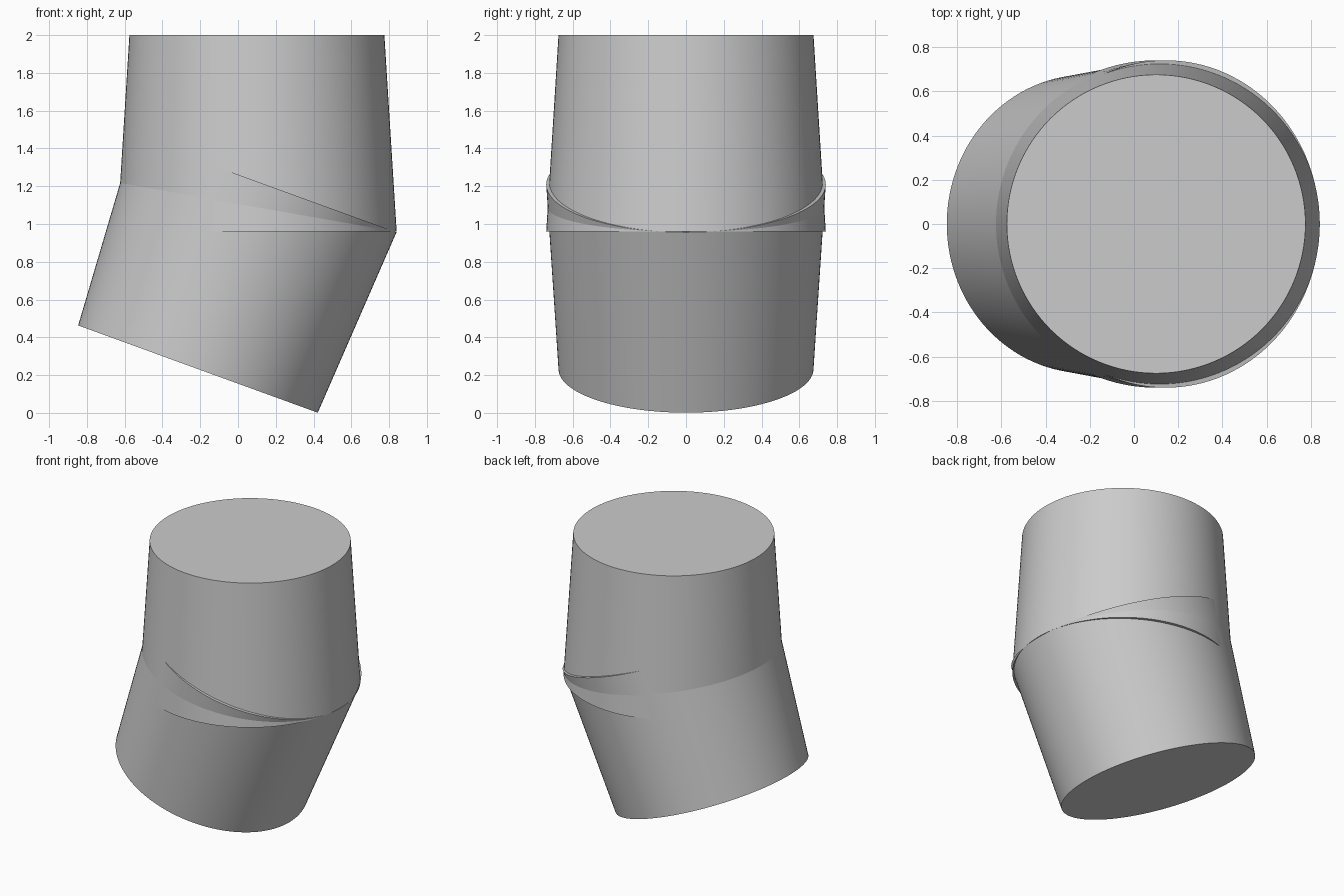
import bpy
import math
from mathutils import Vector

cube = bpy.data.objects.get("Cube")
if cube:
    bpy.data.objects.remove(cube, do_unlink=True)

# Single plain grey for the whole pipe bend
grey = bpy.data.materials.new("plain_grey")
grey.use_nodes = True
colour = (0.6, 0.6, 0.6, 1.0)
grey.diffuse_color = colour
grey.node_tree.nodes["Principled BSDF"].inputs["Base Color"].default_value = colour

LENGTH, END_RADIUS, JOINT_RADIUS = 1.04, 0.675, 0.74


def segment(name, end, tilt, r_start, r_finish):
    """Capped cone rising from its base centre, leaning towards +x."""
    axis = Vector((math.sin(tilt), 0, math.cos(tilt)))
    bpy.ops.mesh.primitive_cone_add(
        vertices=128, radius1=r_start, radius2=r_finish, depth=LENGTH,
        location=Vector(end) + axis * LENGTH / 2, rotation=(0, tilt, 0))
    obj = bpy.context.object
    obj.name = name
    obj.data.materials.append(grey)
    bpy.ops.object.shade_smooth_by_angle(angle=math.radians(30))
    return obj


# Upright upper segment, widest at the joint
segment("upper_segment", (0.10, 0, 0.96), 0, JOINT_RADIUS, END_RADIUS)
# Leaning lower segment, its wide end buried in the upper one
segment("lower_segment", (-0.212, 0, 0.232), math.radians(20), END_RADIUS, JOINT_RADIUS)
